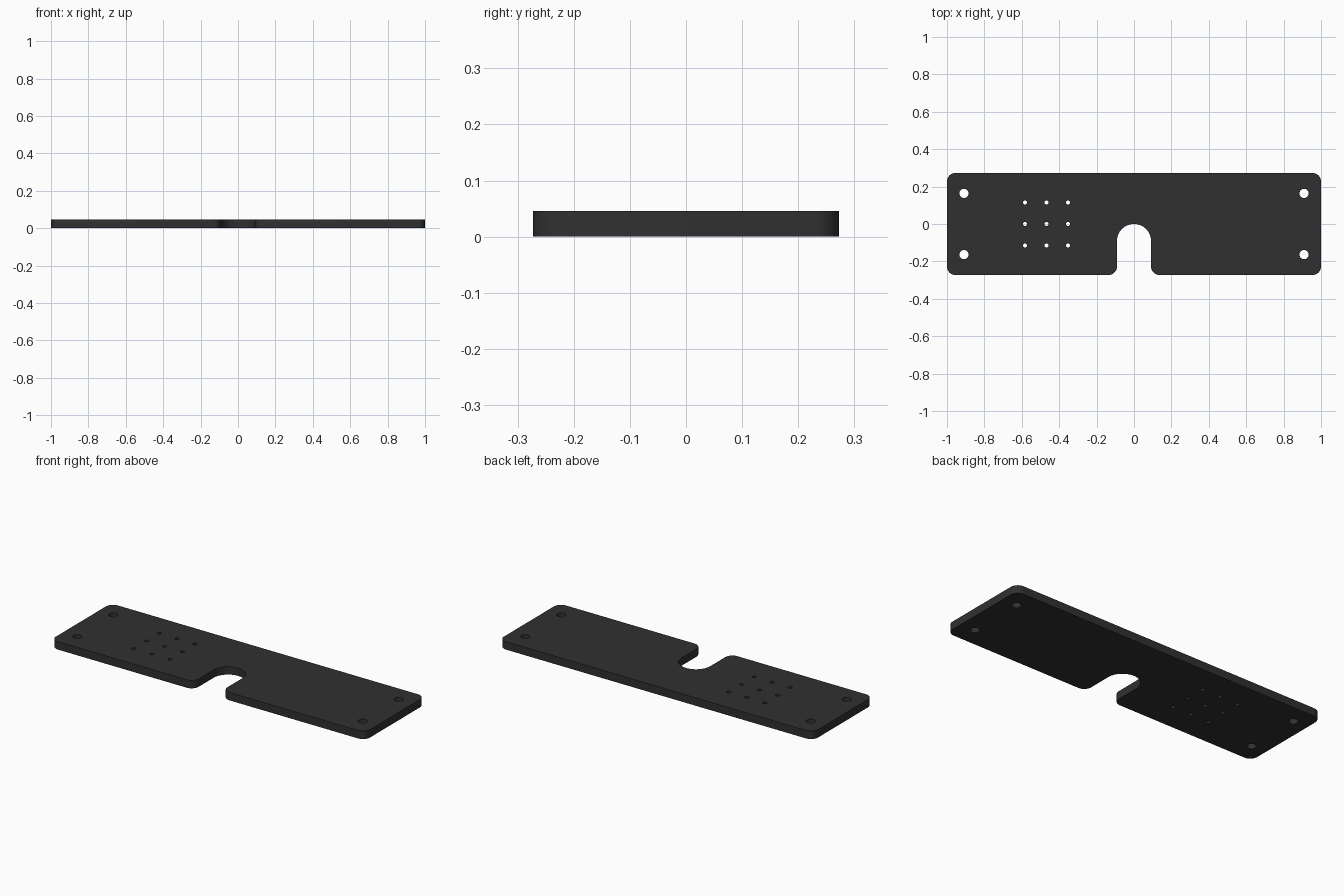
import bpy, bmesh, math

if "Cube" in bpy.data.objects:
    bpy.data.objects.remove(bpy.data.objects["Cube"])

W, D, T = 1.0, 0.2727, 0.0457      # half width, half depth, thickness
R, S = 0.0455, 0.091               # corner radius, slot radius


def arc(cx, cy, r, a0, a1, n=12):
    return [(cx + r * math.cos(math.radians(a0 + (a1 - a0) * i / n)),
             cy + r * math.sin(math.radians(a0 + (a1 - a0) * i / n))) for i in range(n + 1)]


def circle(cx, cy, r, n=32):
    return arc(cx, cy, r, 0, 360, n)[:-1]


# Outline: rounded plate with a round-ended slot in the front edge
outline = (arc(-W + R, -D + R, R, 180, 270)
           + arc(-S - R, -D + R, R, 270, 360)
           + arc(0, -S, S, 180, 0, 32)
           + arc(S + R, -D + R, R, 180, 270)
           + arc(W - R, -D + R, R, 270, 360)
           + arc(W - R, D - R, R, 0, 90)
           + arc(-W + R, D - R, R, 90, 180))
loops = [outline]

# Mounting holes at the corners
loops += [circle(x, y, 0.0245) for x in (-0.909, 0.909) for y in (-0.1636, 0.1636)]

# Three by three grid of small holes
loops += [circle(-0.468 + i * 0.115, j * 0.115, 0.0112, 24)
          for i in (-1, 0, 1) for j in (-1, 0, 1)]

# Filled, extruded profile
curve = bpy.data.curves.new("plate_profile", 'CURVE')
curve.dimensions = '2D'
curve.fill_mode = 'BOTH'
curve.extrude = T / 2
for pts in loops:
    sp = curve.splines.new('POLY')
    sp.points.add(len(pts) - 1)
    for p, (x, y) in zip(sp.points, pts):
        p.co = (x, y, 0, 1)
    sp.use_cyclic_u = True
plate = bpy.data.objects.new("mounting_plate", curve)
bpy.context.collection.objects.link(plate)
plate.location.z = T / 2
bpy.context.view_layer.objects.active = plate
plate.select_set(True)
bpy.ops.object.convert(target='MESH')
plate = bpy.context.object

# Weld the caps to the walls
bm = bmesh.new()
bm.from_mesh(plate.data)
bmesh.ops.remove_doubles(bm, verts=bm.verts, dist=1e-5)
bmesh.ops.recalc_face_normals(bm, faces=bm.faces)
bm.to_mesh(plate.data)
bm.free()
bpy.ops.object.shade_smooth_by_angle(angle=math.radians(30))

mat = bpy.data.materials.new("dark grey")
mat.diffuse_color = (0.03, 0.03, 0.03, 1)
mat.use_nodes = True
mat.node_tree.nodes["Principled BSDF"].inputs["Base Color"].default_value = mat.diffuse_color
plate.data.materials.clear()
plate.data.materials.append(mat)
